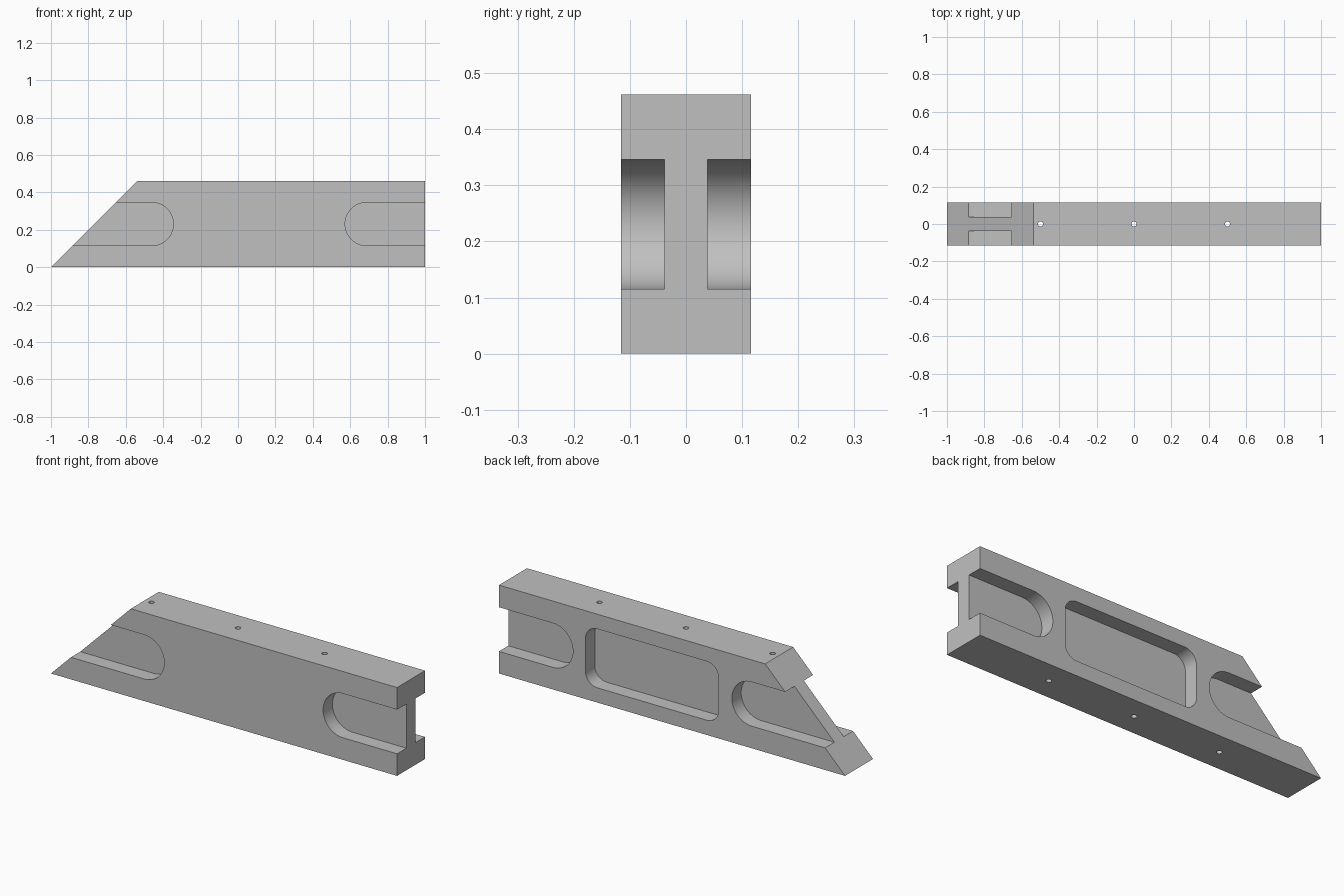
import bpy
import bmesh
from math import cos, sin, pi, radians

if "Cube" in bpy.data.objects:
    bpy.data.objects.remove(bpy.data.objects["Cube"], do_unlink=True)

HEIGHT = 0.4615       # beam height
HALF = 0.1154         # half thickness of the beam
WEB = 0.0385          # half thickness of the remaining web
OUT = HALF + 0.1      # cutters reach past the faces

grey = bpy.data.materials.new("plain grey")
grey.use_nodes = True
colour = (0.53, 0.53, 0.53, 1)
grey.diffuse_color = colour
grey.node_tree.nodes["Principled BSDF"].inputs["Base Color"].default_value = colour


def prism(name, outline, y0, y1):
    """Extrude an x-z outline from y0 to y1."""
    bm = bmesh.new()
    face = bm.faces.new([bm.verts.new((x, y0, z)) for x, z in outline])
    grown = bmesh.ops.extrude_face_region(bm, geom=[face])["geom"]
    verts = [v for v in grown if isinstance(v, bmesh.types.BMVert)]
    bmesh.ops.translate(bm, verts=verts, vec=(0, y1 - y0, 0))
    bmesh.ops.recalc_face_normals(bm, faces=bm.faces)
    mesh = bpy.data.meshes.new(name)
    bm.to_mesh(mesh)
    bm.free()
    mesh.materials.append(grey)
    obj = bpy.data.objects.new(name, mesh)
    bpy.context.collection.objects.link(obj)
    return obj


def arc(cx, cz, r, start, end, steps):
    angles = [radians(start + (end - start) * i / steps) for i in range(steps + 1)]
    return [(cx + r * cos(a), cz + r * sin(a)) for a in angles]


# Beam with one mitred end
beam = prism("beam", [(-1, 0), (1, 0), (1, HEIGHT), (HEIGHT - 1, HEIGHT)], -HALF, HALF)
cutters = []

# Round-ended slots, open at both beam ends and on both faces
mid, r = HEIGHT / 2, HALF
left_slot = arc(-0.461, mid, r, -90, 90, 32) + [(-1.2, mid + r), (-1.2, mid - r)]
right_slot = arc(0.688, mid, r, 90, 270, 32) + [(1.2, mid - r), (1.2, mid + r)]
for side, outline in (("left", left_slot), ("right", right_slot)):
    cutters.append(prism(side + "_front_slot", outline, -OUT, -WEB))
    cutters.append(prism(side + "_back_slot", outline, WEB, OUT))

# Rounded rectangular pocket on the back only
x0, x1, z0, z1, c = -0.269, 0.5, 0.077, 0.3845, 0.068
pocket = []
for i, (x, z) in enumerate([(x1 - c, z1 - c), (x0 + c, z1 - c), (x0 + c, z0 + c), (x1 - c, z0 + c)]):
    pocket += arc(x, z, c, 90 * i, 90 * i + 90, 12)
cutters.append(prism("back_pocket", pocket, WEB, OUT))

# Vertical bolt holes through the web
for x in (-0.5, 0, 0.5):
    bpy.ops.mesh.primitive_cylinder_add(vertices=24, radius=0.0135, depth=1, location=(x, 0, mid))
    hole = bpy.context.object
    hole.name = "bolt_hole"
    hole.data.materials.append(grey)
    cutters.append(hole)

# Cut everything, then remove the cutters
bpy.ops.object.select_all(action="DESELECT")
bpy.context.view_layer.objects.active = beam
beam.select_set(True)
for cutter in cutters:
    cutter.hide_render = True
    mod = beam.modifiers.new("cut", "BOOLEAN")
    mod.operation = "DIFFERENCE"
    mod.solver = "EXACT"
    mod.object = cutter
    bpy.ops.object.modifier_apply(modifier=mod.name)
for cutter in cutters:
    bpy.data.objects.remove(cutter, do_unlink=True)

bpy.ops.object.shade_smooth_by_angle(angle=radians(30))
